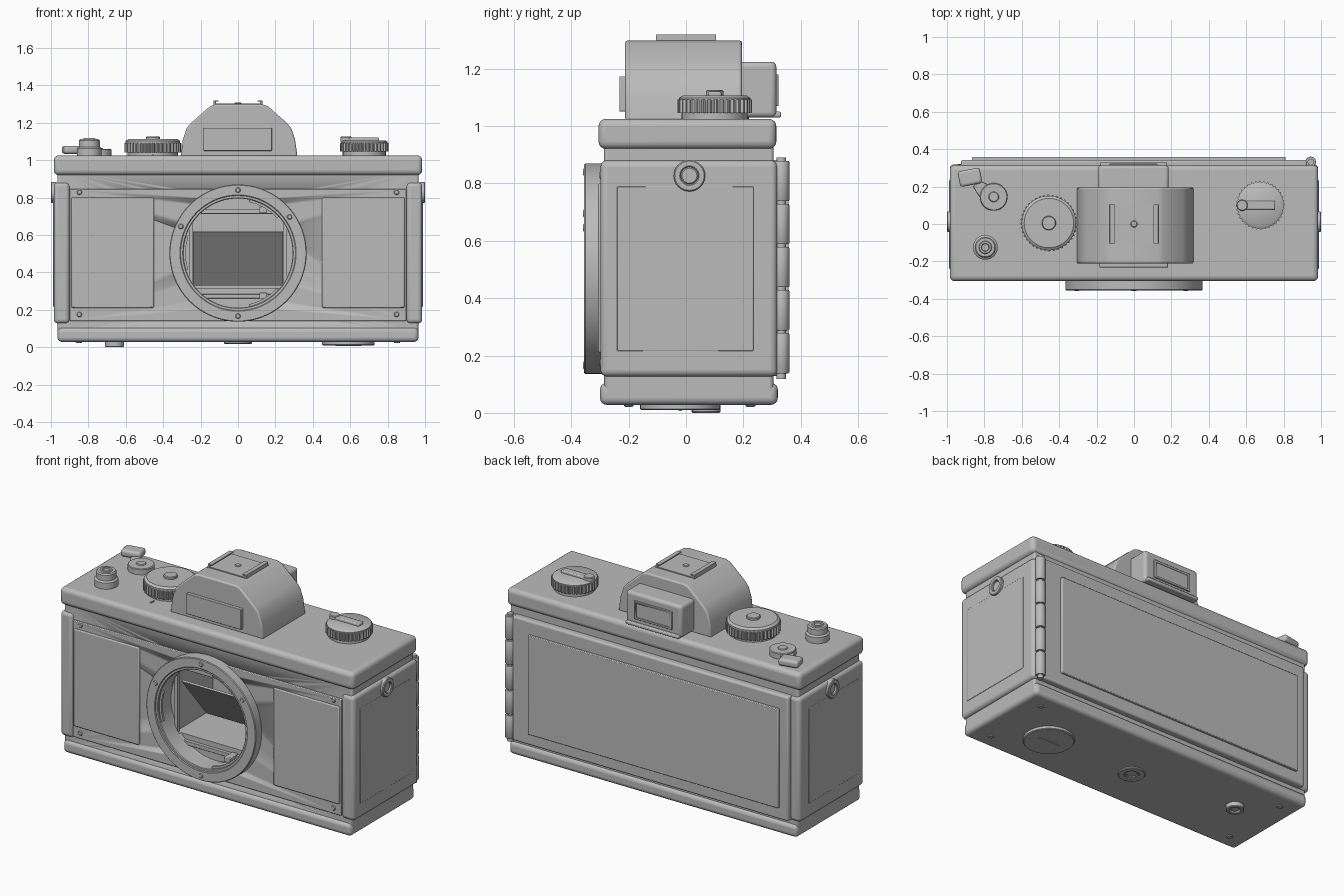
import bpy, bmesh, math
from mathutils import Matrix, Vector

if "Cube" in bpy.data.objects:
    bpy.data.objects.remove(bpy.data.objects["Cube"])

GREY = bpy.data.materials.new("body grey")
GREY.diffuse_color = (0.5, 0.5, 0.5, 1)
GREY.use_nodes = True
GREY.node_tree.nodes["Principled BSDF"].inputs["Base Color"].default_value = GREY.diffuse_color


def finish(name, bm, bevel=0, seg=3):
    bmesh.ops.recalc_face_normals(bm, faces=bm.faces)
    me = bpy.data.meshes.new(name)
    bm.to_mesh(me)
    bm.free()
    ob = bpy.data.objects.new(name, me)
    bpy.context.collection.objects.link(ob)
    me.materials.append(GREY)
    if bevel:
        m = ob.modifiers.new("bevel", 'BEVEL')
        m.width, m.segments, m.limit_method = bevel, seg, 'ANGLE'
    bpy.ops.object.select_all(action='DESELECT')
    bpy.context.view_layer.objects.active = ob
    ob.select_set(True)
    bpy.ops.object.shade_smooth_by_angle(angle=math.radians(35))
    return ob


def box(name, x, y, z, bevel=0, seg=3):
    """Box from (min, max) pairs."""
    bm = bmesh.new()
    bmesh.ops.create_cube(bm, size=1)
    for v in bm.verts:
        v.co = [(a + b) / 2 + c * (b - a) for (a, b), c in zip((x, y, z), v.co)]
    return finish(name, bm, bevel, seg)


ROT = {'Z': Matrix.Identity(3), 'X': Matrix.Rotation(math.pi / 2, 3, 'Y'),
       '-Y': Matrix.Rotation(math.pi / 2, 3, 'X'), '-Z': Matrix.Rotation(math.pi, 3, 'X'),
       '-X': Matrix.Rotation(-math.pi / 2, 3, 'Y')}


def lathe(name, at, profile, axis='Z', n=48, closed=False):
    """Turn (radius, height) points about an axis; closed makes a ring."""
    bm = bmesh.new()
    rings = []
    for r, h in profile:
        rings.append([bm.verts.new((r * math.cos(2 * math.pi * i / n), r * math.sin(2 * math.pi * i / n), h))
                      for i in range(n)])
    pairs = list(zip(rings, rings[1:])) + ([(rings[-1], rings[0])] if closed else [])
    for a, b in pairs:
        for i in range(n):
            j = (i + 1) % n
            bm.faces.new((a[i], a[j], b[j], b[i]))
    if not closed:
        bm.faces.new(rings[0])
        bm.faces.new(rings[-1])
    bm.transform(Matrix.Translation(at) @ ROT[axis].to_4x4())
    return finish(name, bm)


def disc(name, at, r, h, axis='Z', n=24, c=0.004):
    return lathe(name, at, [(r, 0), (r, h - c), (r - c, h)], axis, n)


def ring(name, at, r_out, r_in, h, axis='Z', n=48):
    return lathe(name, at, [(r_out, 0), (r_out, h - .004), (r_out - .004, h), (r_in + .004, h),
                            (r_in, h - .004), (r_in, 0)], axis, n, True)


def extrude(name, pts, vec, bevel=0, seg=3):
    bm = bmesh.new()
    f = bm.faces.new([bm.verts.new(p) for p in pts])
    g = bmesh.ops.extrude_face_region(bm, geom=[f])
    bmesh.ops.translate(bm, vec=vec, verts=[v for v in g['geom'] if isinstance(v, bmesh.types.BMVert)])
    return finish(name, bm, bevel, seg)


def knurl(name, x, y, r, z0, z1, teeth):
    pts = []
    for i in range(teeth * 4):
        rad = r if i % 4 < 2 else r - .009
        a = 2 * math.pi * i / (teeth * 4)
        pts.append((x + rad * math.cos(a), y + rad * math.sin(a), z0))
    return extrude(name, pts, (0, 0, z1 - z0))


def cut(target, cutter):
    m = target.modifiers.new("opening", 'BOOLEAN')
    m.operation, m.object, m.solver = 'DIFFERENCE', cutter, 'EXACT'
    cutter.hide_render = True
    cutter.hide_viewport = True


# Body shell: core, covers, front plate, end caps
core = box("body_core", (-.965, .965), (-.285, .305), (.06, .96), .012)
box("top_cover", (-.985, .985), (-.305, .315), (.92, 1.025), .026, 4)
box("bottom_cover", (-.965, .965), (-.30, .32), (.028, .105), .024, 4)
front = box("front_plate", (-.90, .90), (-.297, -.24), (.14, .845), .004, 2)
for s, side in ((-1, "left"), (1, "right")):
    xs = sorted((s * .90, s * .985))
    box(side + "_end_cap", xs, (-.298, .318), (.127, .88), .022, 4)
    xs = sorted((s * .97, s * .988))
    box(side + "_end_covering", xs, (-.24, .235), (.215, .79), .003, 2)
    # Strap lug
    ring(side + "_strap_lug", (s * .97, .012, .827), .055, .03, .03, 'X' if s > 0 else '-X', 32)
    disc(side + "_lug_pin", (s * .97, .012, .827), .03, .02, 'X' if s > 0 else '-X')
    # Front covering panel and plate screws
    xs = sorted((s * .45, s * .89))
    box(side + "_front_covering", xs, (-.306, -.29), (.21, .80), .006, 2)
    for z in (.175, .828):
        disc(side + "_plate_screw", (s * .848, -.29, z), .014, .012, '-Y', 16)

# Mirror chamber openings
hole = lathe("mount_hole_cutter", (0, -.22, .503), [(.295, 0), (.295, .15)], '-Y', 64)
chamber = box("chamber_cutter", (-.26, .26), (-.25, .13), (.315, .72))
cut(core, hole)
cut(front, hole)
cut(core, chamber)
cut(front, chamber)

# Lens mount ring with inner bayonet
ring("mount_ring", (0, -.28, .503), .367, .307, .075, '-Y', 72)
ring("mount_inner_ring", (0, -.24, .503), .312, .292, .108, '-Y', 72)
for a in (60, 180, 300):
    pts = [(r * math.cos(math.radians(a + d)), -.335, .503 + r * math.sin(math.radians(a + d)))
           for r, ds in ((.30, (-18, -9, 0, 9, 18)), (.28, (18, 9, 0, -9, -18))) for d in ds]
    extrude("bayonet_tab", pts, (0, .015, 0))
for a in (90, 35, 155, 270):
    a = math.radians(a)
    disc("mount_screw", (.337 * math.cos(a), -.352, .503 + .337 * math.sin(a)), .014, .007, '-Y', 16)

# Tilted mirror and chamber trim
extrude("mirror", [(-.24, -.195, .612), (.24, -.195, .612), (.24, .04, .33), (-.24, .04, .33)], (0, .008, .007))
for x in (-.252, .252):
    box("chamber_side_rail", (x - .01, x + .01), (-.235, -.215), (.31, .70))
for z in (.272, .725):
    box("chamber_cross_rail", (-.20, .20), (-.24, -.215), (z - .012, z + .012), .003, 2)
for x, z in ((.135, .275), (.135, .735)):
    box("mount_stop", (x - .02, x + .02), (-.30, -.22), (z - .016, z + .016), .004, 2)

# Viewfinder housing
prism = [(-.305, 1.02), (-.295, 1.11), (-.275, 1.17), (-.25, 1.20), (-.15, 1.288), (-.12, 1.298),
         (.13, 1.298), (.16, 1.288), (.26, 1.20), (.285, 1.17), (.305, 1.11), (.318, 1.02)]
extrude("viewfinder_housing", [(x, -.212, z) for x, z in prism], (0, .407, 0), .008, 2)
box("viewfinder_front_plate", (-.185, .182), (-.232, -.20), (1.05, 1.173), .003, 2)
box("eyepiece_block", (-.19, .185), (.15, .315), (1.03, 1.224), .018, 4)
trim = box("eyepiece_frame", (-.13, .125), (.30, .323), (1.07, 1.18), .003, 2)
cut(trim, box("eyepiece_cutter", (-.115, .11), (.317, .34), (1.082, 1.168)))
box("eyepiece_lip", (-.18, .175), (.29, .332), (1.03, 1.05), .006, 2)

# Accessory shoe
box("shoe_base", (-.13, .13), (-.105, .105), (1.29, 1.304))
for s in (-1, 1):
    xs = sorted((s * .13, s * .118))
    box("shoe_rail", xs, (-.105, .105), (1.30, 1.32), .002, 2)
    xs = sorted((s * .13, s * .103))
    box("shoe_rail_lip", xs, (-.105, .105), (1.313, 1.32), .002, 2)
disc("shoe_contact", (0, 0, 1.30), .018, .009)

# Speed dial
disc("speed_dial_base", (-.455, .005, 1.015), .135, .03, n=48)
knurl("speed_dial_grip", -.455, .005, .152, 1.04, 1.092, 40)
lathe("speed_dial_top", (-.455, .005, 1.09), [(.146, 0), (.146, .012), (.132, .022)])
disc("speed_dial_hub", (-.455, .005, 1.11), .038, .016, n=32)
box("dial_index", (-.459, -.451), (-.185, -.155), (1.02, 1.03))

# Rewind knob with folding crank
disc("rewind_base", (.675, .10, 1.015), .115, .035, n=48)
knurl("rewind_grip", .675, .10, .130, 1.045, 1.092, 36)
lathe("rewind_top", (.675, .10, 1.09), [(.124, 0), (.124, .008), (.112, .016)])
box("rewind_crank", (.57, .755), (.077, .123), (1.10, 1.121), .006, 2)
disc("rewind_crank_tip", (.578, .10, 1.098), .03, .028)

# Shutter button
lathe("shutter_button", (-.795, -.125, 1.015), [(.066, 0), (.066, .048), (.060, .054), (.056, .056), (.056, .09), (.05, .097)])
ring("shutter_socket", (-.795, -.125, 1.105), .035, .018, .012, n=32)

# Advance lever
disc("lever_pivot", (-.75, .145, 1.015), .074, .045, n=40)
disc("lever_screw", (-.75, .145, 1.055), .028, .01)
extrude("lever_arm", [(-.81, .12, 1.035), (-.76, .20, 1.035), (-.82, .23, 1.035), (-.86, .20, 1.035)], (0, 0, .018), .004, 2)
tip = box("lever_tip", (-.06, .06), (-.042, .042), (0, .042), .014, 3)
tip.location = (-.877, .25, 1.034)
tip.rotation_euler = (0, 0, .2)

# Back door with covering, hinge and latch
box("back_door", (-.925, .925), (.29, .343), (.128, .882), .012, 3)
box("back_covering", (-.866, .81), (.33, .358), (.20, .80), .004, 2)
for i in range(5):
    z = .138 + i * .150
    lathe("hinge_knuckle", (.945, .332, z), [(.026, 0), (.028, .003), (.028, .137), (.026, .14)], n=24)
lathe("hinge_pin", (.945, .332, .118), [(.017, 0), (.017, .772)], n=20)

# Underside: battery cap, tripod socket, small socket, screws
disc("battery_cap", (.59, -.02, .035), .14, .025, '-Z', 48)
box("battery_slot", (.52, .66), (-.026, -.014), (.007, .02))
ring("tripod_socket", (0, -.02, .035), .075, .04, .017, '-Z')
ring("tripod_inner_ring", (0, -.02, .035), .05, .03, .012, '-Z')
ring("rewind_release_ring", (-.66, .07, .035), .05, .03, .035, '-Z', 32)
disc("rewind_release_button", (-.66, .07, .035), .026, .028, '-Z')
for x in (-.85, .85):
    for y in (-.20, .225):
        disc("base_screw", (x, y, .035), .017, .014, '-Z', 16)
